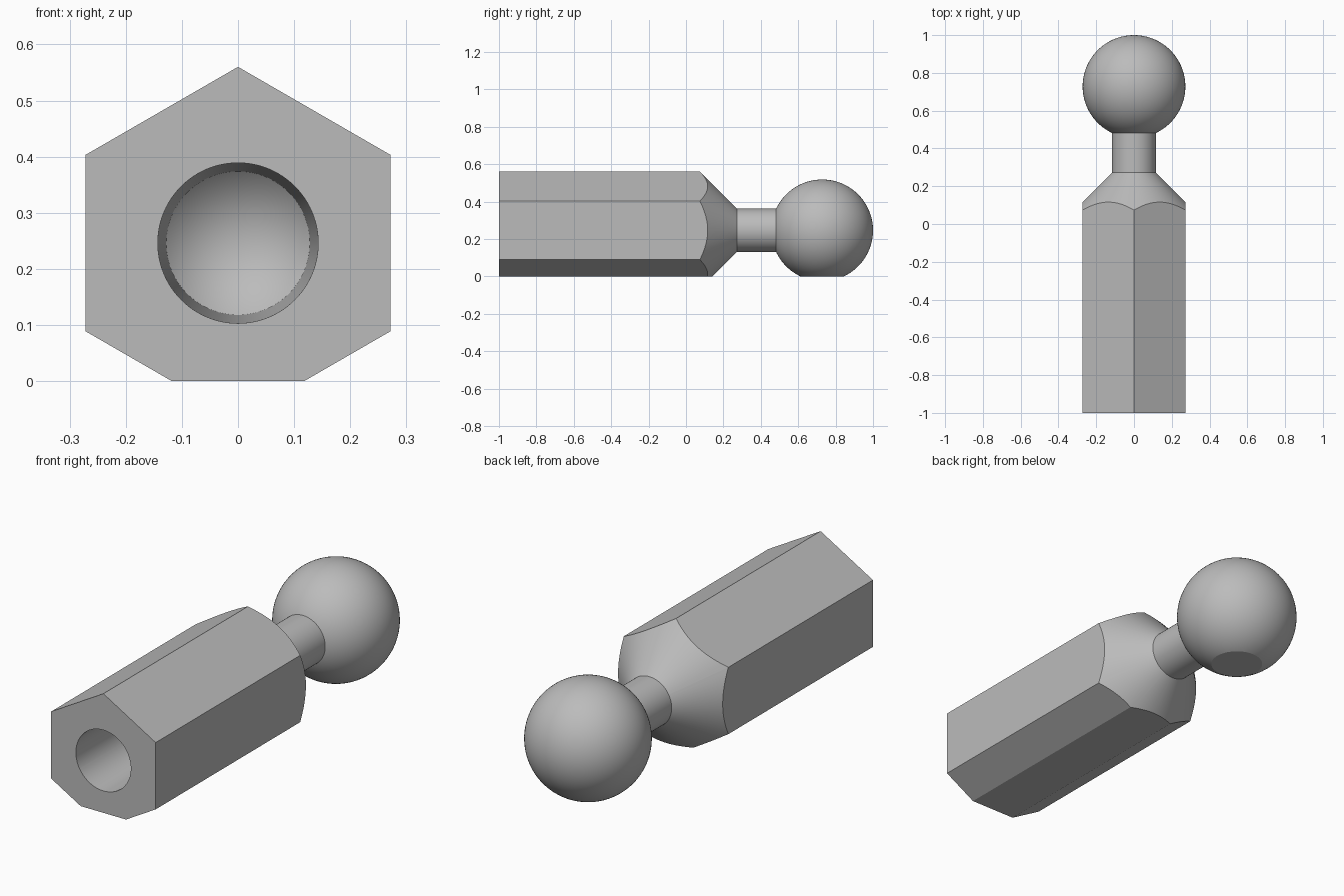
import bpy, bmesh, math
from mathutils import Matrix

if "Cube" in bpy.data.objects:
    bpy.data.objects.remove(bpy.data.objects["Cube"])

AXIS_Z = 0.246      # height of the long axis
FLAT = 0.272        # half width across the hexagon flats, also the ball radius
NECK_R = 0.116
CONE_END = 0.272    # where the shoulder meets the neck
BALL_Y = 1 - FLAT

steel = bpy.data.materials.new("grey_steel")
steel.use_nodes = True
steel.diffuse_color = (0.5, 0.5, 0.5, 1)
steel.node_tree.nodes["Principled BSDF"].inputs["Base Color"].default_value = (0.5, 0.5, 0.5, 1)


def lathe(name, profile, sides=96, turn=0.0):
    """Revolve (radius, y) points about the long axis into a closed solid."""
    bm = bmesh.new()
    verts = [bm.verts.new((r * math.sin(turn), y, r * math.cos(turn))) for r, y in profile]
    edges = [bm.edges.new(pair) for pair in zip(verts, verts[1:])]
    bmesh.ops.spin(bm, geom=verts + edges, cent=(0, 0, 0), axis=(0, 1, 0),
                   angle=math.tau, steps=sides, use_duplicate=False)
    bmesh.ops.remove_doubles(bm, verts=bm.verts, dist=1e-5)
    bmesh.ops.recalc_face_normals(bm, faces=bm.faces)
    bmesh.ops.transform(bm, matrix=Matrix.Translation((0, 0, AXIS_Z)), verts=bm.verts)
    mesh = bpy.data.meshes.new(name)
    bm.to_mesh(mesh)
    bm.free()
    mesh.materials.append(steel)
    obj = bpy.data.objects.new(name, mesh)
    bpy.context.collection.objects.link(obj)
    return obj


def select(obj):
    bpy.ops.object.select_all(action='DESELECT')
    obj.select_set(True)
    bpy.context.view_layer.objects.active = obj


def boolean(obj, tool, operation):
    mod = obj.modifiers.new(operation, 'BOOLEAN')
    mod.operation, mod.object, mod.solver = operation, tool, 'EXACT'
    select(obj)
    bpy.ops.object.modifier_apply(modifier=mod.name)
    bpy.data.objects.remove(tool)


def finish(obj):
    """Slice off the flat underside and smooth the round surfaces."""
    bm = bmesh.new()
    bm.from_mesh(obj.data)
    cut = bmesh.ops.bisect_plane(bm, geom=bm.verts[:] + bm.edges[:] + bm.faces[:],
                                 plane_co=(0, 0, 0), plane_no=(0, 0, -1), clear_outer=True)
    rim = [e for e in cut["geom_cut"] if isinstance(e, bmesh.types.BMEdge)]
    bmesh.ops.contextual_create(bm, geom=rim)
    bmesh.ops.recalc_face_normals(bm, faces=bm.faces)
    bm.to_mesh(obj.data)
    bm.free()
    select(obj)
    bpy.ops.object.shade_smooth_by_angle(angle=math.radians(20))


# Hexagonal shaft, turned down to a conical shoulder
corner = FLAT / math.cos(math.pi / 6)
shaft = lathe("hex_shaft", [(0, -1), (corner, -1), (corner, 0.5), (0, 0.5)], sides=6)
shoulder = lathe("shoulder_cutter", [(0, -1.2), (0.4, -1.2), (0.4, CONE_END + NECK_R - 0.4),
                                     (NECK_R, CONE_END), (0, CONE_END)])
boolean(shaft, shoulder, 'INTERSECT')

# Slightly tapered blind hole with a pointed bottom
drill = lathe("hole_cutter", [(0, -1.1), (0.1447, -1.1), (0.128, -0.14), (0, -0.012)])
boolean(shaft, drill, 'DIFFERENCE')
finish(shaft)

# Neck
neck = lathe("neck", [(NECK_R, CONE_END), (NECK_R, BALL_Y - 0.22)])
select(neck)
bpy.ops.object.shade_smooth_by_angle(angle=math.radians(20))

# Ball with a small flat underneath
STEPS = 48
arc = [(FLAT * math.sin(math.pi * i / STEPS), BALL_Y - FLAT * math.cos(math.pi * i / STEPS))
       for i in range(STEPS + 1)]
finish(lathe("ball", arc))
